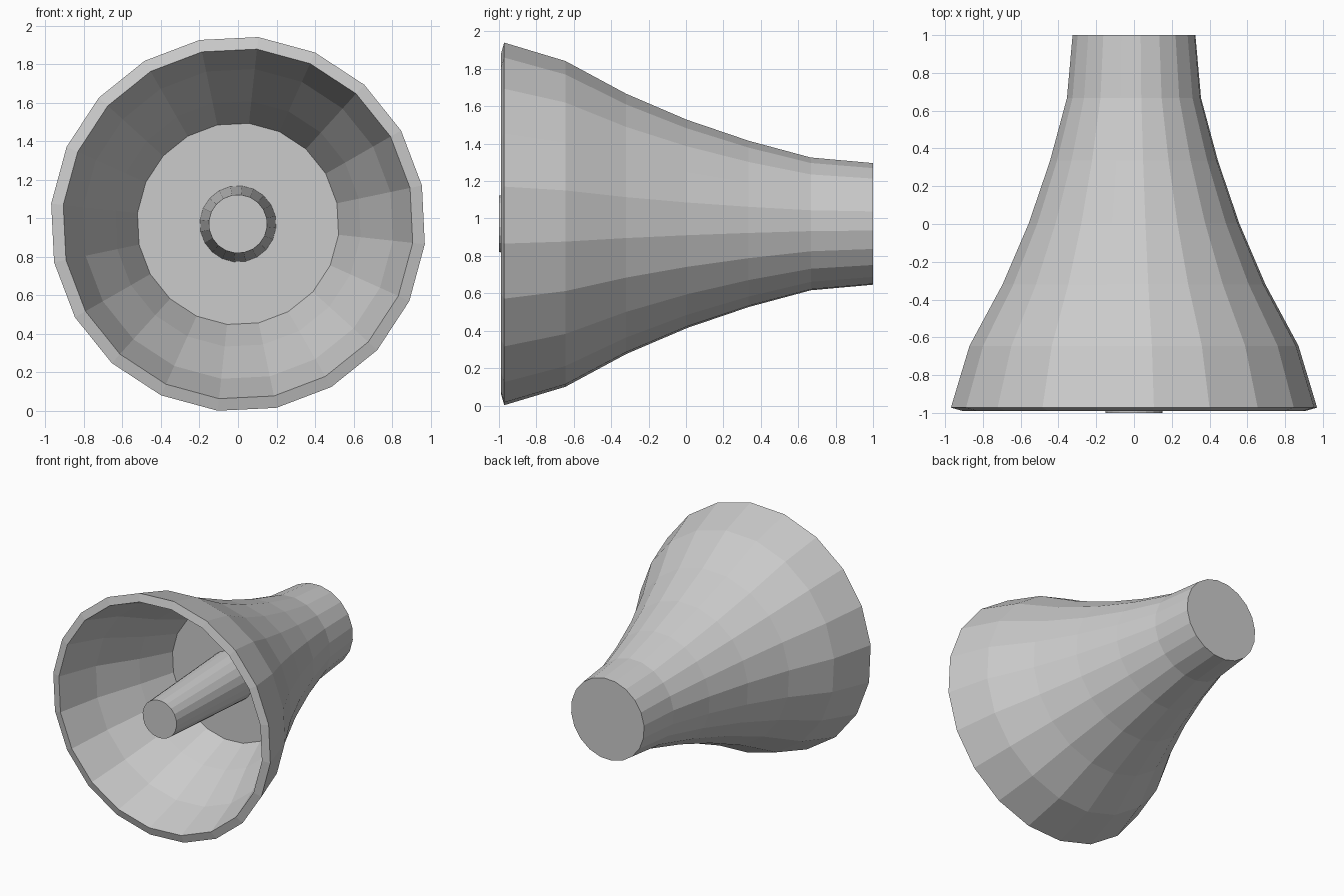
import bpy, bmesh
from math import sin, cos, radians

if "Cube" in bpy.data.objects:
    bpy.data.objects.remove(bpy.data.objects["Cube"])

SIDES = 20
PHASE = radians(11.8)
AXIS_Z = 0.971


def lathe(name, profile, cap_first, cap_last):
    """Spin (y, radius) points about the y axis, optionally closing the ends."""
    bm = bmesh.new()
    rings = []
    for y, r in profile:
        ring = []
        for i in range(SIDES):
            a = PHASE + radians(360 / SIDES) * i
            ring.append(bm.verts.new((r * cos(a), y, AXIS_Z + r * sin(a))))
        rings.append(ring)
    for a, b in zip(rings, rings[1:]):
        for i in range(SIDES):
            j = (i + 1) % SIDES
            bm.faces.new((a[i], a[j], b[j], b[i]))
    if cap_first:
        bm.faces.new(rings[0])
    if cap_last:
        bm.faces.new(rings[-1])
    bmesh.ops.recalc_face_normals(bm, faces=bm.faces)
    mesh = bpy.data.meshes.new(name)
    bm.to_mesh(mesh)
    bm.free()
    obj = bpy.data.objects.new(name, mesh)
    bpy.context.collection.objects.link(obj)
    return obj


# flared bell: inner wall from the closed back, around the rim, then outer wall
inner = [(0.935, 0.265), (0.66, 0.292), (0.31, 0.385), (-0.03, 0.498),
         (-0.35, 0.64), (-0.665, 0.808), (-0.99, 0.912)]
outer = [(-0.972, 0.975), (-0.645, 0.876), (-0.32, 0.70), (0.005, 0.56),
         (0.335, 0.447), (0.667, 0.357), (1.0, 0.327)]
lathe("bell", inner + outer, True, True)

# partition inside the bell
lathe("inner_disc", [(-0.09, 0.59), (-0.07, 0.58)], True, True)

# tapered centre post
lathe("centre_post", [(-0.09, 0.198), (-1.0, 0.152)], True, True)
